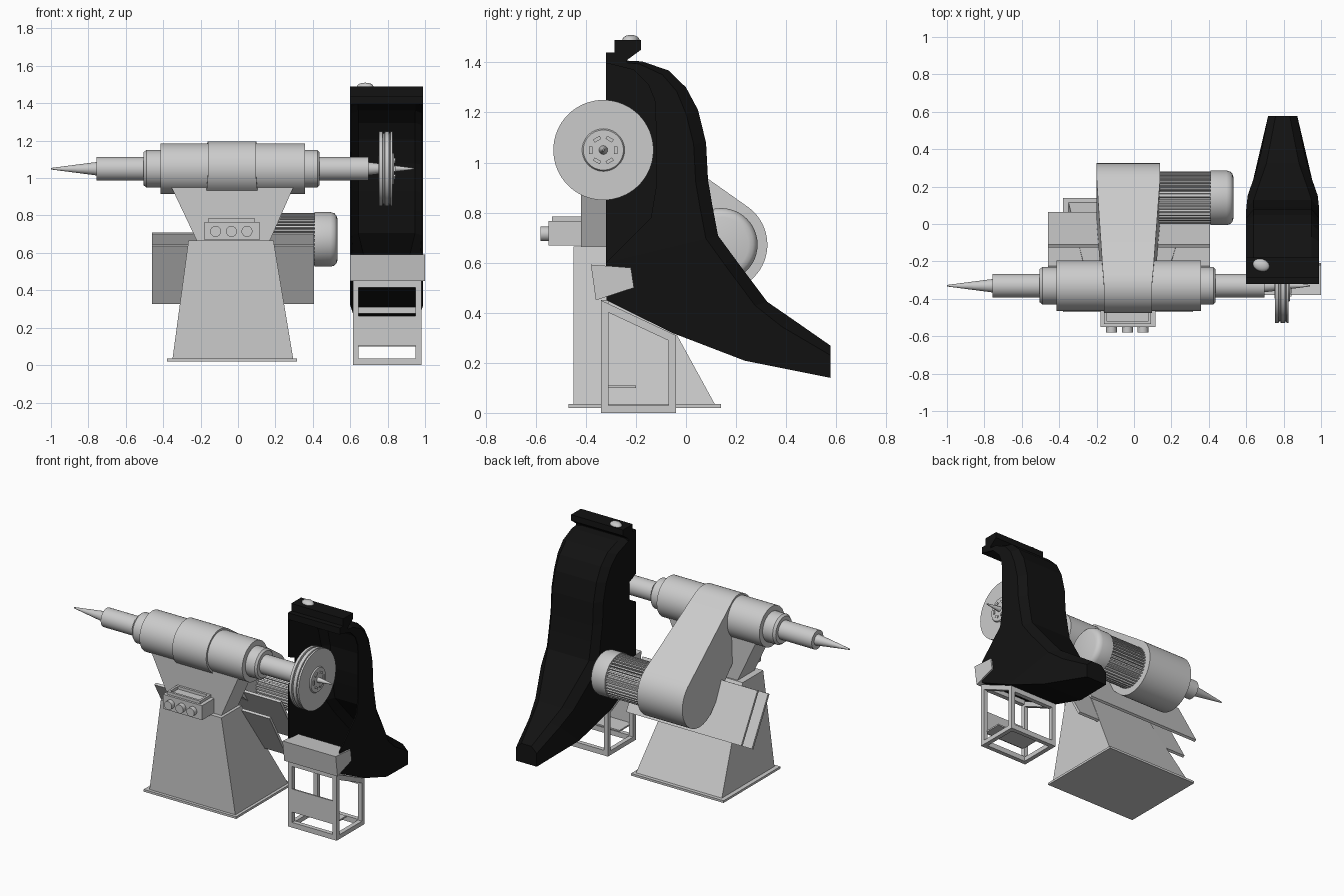
import bpy, bmesh, math

if "Cube" in bpy.data.objects:
    bpy.data.objects.remove(bpy.data.objects["Cube"])

BLACK = bpy.data.materials.new("black_paint")
BLACK.diffuse_color = (0.006, 0.006, 0.006, 1)
BLACK.use_nodes = True
BLACK.node_tree.nodes["Principled BSDF"].inputs["Base Color"].default_value = BLACK.diffuse_color


def mesh(name, verts, faces, mat=None, smooth=False):
    bm = bmesh.new()
    vs = [bm.verts.new(v) for v in verts]
    for f in faces:
        bm.faces.new([vs[i] for i in f])
    bmesh.ops.remove_doubles(bm, verts=bm.verts, dist=1e-5)
    bmesh.ops.recalc_face_normals(bm, faces=bm.faces)
    me = bpy.data.meshes.new(name)
    bm.to_mesh(me)
    bm.free()
    ob = bpy.data.objects.new(name, me)
    bpy.context.collection.objects.link(ob)
    if mat:
        me.materials.append(mat)
    if smooth:
        bpy.ops.object.select_all(action='DESELECT')
        ob.select_set(True)
        bpy.context.view_layer.objects.active = ob
        bpy.ops.object.shade_smooth_by_angle(angle=math.radians(35))
    return ob


def frustum(name, lo, hi, z0, z1):
    """Block between two rectangles (x0, x1, y0, y1) at z0 and z1."""
    v = []
    for (a, b, c, d), z in ((lo, z0), (hi, z1)):
        v += [(a, c, z), (b, c, z), (b, d, z), (a, d, z)]
    return mesh(name, v, [(0, 1, 2, 3), (4, 5, 6, 7)] +
                [(i, (i + 1) % 4, (i + 1) % 4 + 4, i + 4) for i in range(4)])


def box(name, x0, x1, y0, y1, z0, z1):
    return frustum(name, (x0, x1, y0, y1), (x0, x1, y0, y1), z0, z1)


def prism(name, prof, x0, x1, mat=None, smooth=False):
    """Side profile of (y, z) points pushed along x."""
    n = len(prof)
    v = [(x, y, z) for x in (x0, x1) for y, z in prof]
    f = [tuple(range(n)), tuple(range(n, 2 * n))]
    f += [(i, (i + 1) % n, (i + 1) % n + n, i + n) for i in range(n)]
    return mesh(name, v, f, mat, smooth)


def lathe(name, prof, y, z, seg=48):
    """(x, radius) profile turned about an x-parallel axis."""
    n = len(prof)
    v = [(x, y + r * math.cos(k * math.tau / seg), z + r * math.sin(k * math.tau / seg))
         for k in range(seg) for x, r in prof]
    f = [(k * n + i, k * n + i + 1, (k + 1) % seg * n + i + 1, (k + 1) % seg * n + i)
         for k in range(seg) for i in range(n - 1)]
    f += [tuple(k * n + e for k in range(seg)) for e in (0, n - 1)]
    return mesh(name, v, f, None, True)


# Pedestal
box("base_plate", -.38, .315, -.47, .14, .02, .035)
frustum("pedestal", (-.35, .295, -.45, .115), (-.265, .19, -.45, -.23), .035, .665)
frustum("upper_column", (-.22, .17, -.42, -.24), (-.36, .30, -.42, -.24), .665, .96)

# Control box with tray rim and buttons
box("control_box", -.18, .115, -.55, -.42, .668, .766)
for x0, x1, y0, y1 in ((-.16, .09, -.535, -.52), (-.16, .09, -.435, -.42),
                       (-.16, -.145, -.52, -.435), (.075, .09, -.52, -.435)):
    box("control_tray_rim", x0, x1, y0, y1, .766, .785)
for x in (-.12, -.035, .048):
    bpy.ops.mesh.primitive_cylinder_add(vertices=24, radius=.029, depth=.035,
                                        location=(x, -.5635, .715), rotation=(math.pi / 2, 0, 0))
    bpy.context.object.name = "button"
    bpy.ops.object.shade_smooth_by_angle()

# Spindle housing, shafts and taper points
SY, SZ = -.33, 1.05
lathe("spindle_housing", [(-.505, .088), (-.49, .1), (-.415, .1), (-.415, .135),
                          (.357, .135), (.357, .1), (.425, .1), (.437, .088)], SY, SZ)
lathe("spindle_shaft", [(-.757, .063), (.698, .063)], SY, SZ, 32)
lathe("left_taper", [(-1, .004), (-.755, .036)], SY, SZ, 24)
lathe("right_taper", [(.69, .036), (.94, .004)], SY, SZ, 24)

# Grinding wheel with flange
lathe("wheel", [(.75, .05), (.755, .085), (.755, .2), (.773, .2), (.775, .19), (.783, .19),
                (.785, .2), (.808, .2), (.81, .19), (.813, .19), (.815, .2), (.827, .2),
                (.827, .085), (.835, .08), (.835, .03)], SY, SZ, 64)
for k in range(6):
    a = k * math.tau / 6
    bpy.ops.mesh.primitive_cube_add(size=1, rotation=(a, 0, 0), scale=(.01, .014, .03),
                                    location=(.836, SY + .05 * math.cos(a), SZ + .05 * math.sin(a)))
    bpy.context.object.name = "flange_bolt"

# Belt guard: hull of two circles, narrowing toward the spindle
MY, MZ = .14, .672
D = math.hypot(MY - SY, MZ - SZ)
dy, dz = (MY - SY) / D, (MZ - SZ) / D
ra, rb, N = .147, .185, 16
phi = math.acos((ra - rb) / D)
hull = [(D + rb * math.cos(t), rb * math.sin(t)) for t in (phi * i / N for i in range(N))]
hull += [(D + rb * math.cos(phi), rb * math.sin(phi))]
hull += [(ra * math.cos(t), ra * math.sin(t)) for t in
         (phi + (math.pi - phi) * i / N for i in range(N + 1))]
verts, faces = [], []
for t, s in hull:
    k = min(1, max(0, (t + .1) / .5))
    for x in (-.16 - .04 * k, .095 + .045 * k):
        for q in (s, -s):
            verts.append((x, SY + t * dy - q * dz, SZ + t * dz + q * dy))
for i in range(len(hull) - 1):
    a, b = 4 * i, 4 * i + 4
    quads = [[a, a + 1, b + 1, b], [a + 2, a + 3, b + 3, b + 2],
             [a, a + 2, b + 2, b], [a + 1, a + 3, b + 3, b + 1]]
    if i == 0:
        quads[0], quads[1] = [a, b + 1, b], [a + 2, b + 3, b + 2]
    if i == len(hull) - 2:
        quads[0], quads[1] = [a, a + 1, b], [a + 2, a + 3, b + 2]
    faces += quads
mesh("belt_guard", verts, faces, None, True)

# Motor: finned body and rounded end cap
fins = []
for k in range(40):
    for off, r in ((0, .122), (.45, .122), (.5, .14), (.95, .14)):
        a = (k + off) * math.tau / 40
        fins.append((MY + r * math.cos(a), MZ + r * math.sin(a)))
prism("motor_fins", fins, .13, .42)
lathe("motor_cap", [(.41, .146), (.495, .146), (.515, .14), (.526, .128), (.532, .11)], MY, MZ)

# Two sloped motor mounting plates
for oy, oz in ((0, 0), (.115, .065)):
    prism("motor_plate", [(-.05 + oy, .335 + oz), (-.225 + oy, .645 + oz),
                          (-.24 + oy, .637 + oz), (-.065 + oy, .327 + oz)], -.46, .405)

# Dust hood: lofted U section, stations of (back, left front edge, right front edge)
stations = [((-.30, 1.41), (-.32, 1.405), (-.31, 1.395)),
            ((-.176, 1.404), (-.32, 1.34), (-.21, 1.37)),
            ((-.07, 1.368), (-.32, 1.27), (-.15, 1.31)),
            ((0, 1.30), (-.32, 1.20), (-.125, 1.25)),
            ((.048, 1.21), (-.32, 1.14), (-.12, 1.15)),
            ((.08, 1.08), (-.25, 1.11), (-.12, 1.05)),
            ((.088, .93), (-.25, .99), (-.12, .90)),
            ((.105, .83), (-.32, .95), (-.14, .78)),
            ((.128, .708), (-.32, .60), (-.32, .60)),
            ((.20, .61), (-.318, .45), (-.318, .45)),
            ((.324, .444), (-.056, .32), (-.056, .32)),
            ((.42, .378), (.236, .208), (.236, .208)),
            ((.578, .268), (.578, .14), (.578, .14))]


def half_width(y):
    if y < .13:
        return .195
    return .195 - .35 * (y - .13) if y < .33 else .125 - .19 * (y - .33)


verts, faces = [], []
for B, FL, FR in stations:
    for sgn, F, seq in ((-1, FL, 1), (1, FR, -1)):
        d = min(.3, .05 / math.dist(B, F))
        S = tuple(b + (f - b) * d for b, f in zip(B, F))
        side = [(.795 + sgn * half_width(F[0]), *F), (.795 + sgn * half_width(S[0]), *S),
                (.795 + sgn * (half_width(B[0]) - .04), *B)]
        verts += side[::seq]
for i in range(len(stations) - 1):
    a, b = 6 * i, 6 * i + 6
    faces += [(a + j, a + j + 1, b + j + 1, b + j) for j in range(5)]
    if i >= 9:
        faces.append((a + 5, a, b, b + 5))
faces += [tuple(range(b, b + 6))]
hood = mesh("dust_hood", verts, faces, BLACK)
sol = hood.modifiers.new("sheet", 'SOLIDIFY')
sol.thickness = .008

# Hood top lip and knob
prism("hood_lip", [(-.32, 1.395), (-.32, 1.44), (-.285, 1.44), (-.285, 1.49), (-.18, 1.49),
                   (-.18, 1.45), (-.235, 1.41), (-.235, 1.395)], .6, .99, BLACK)
bpy.ops.mesh.primitive_uv_sphere_add(segments=20, ring_count=10, radius=1, location=(.68, -.22, 1.49),
                                     scale=(.045, .033, .02), rotation=(0, 0, -.3))
bpy.context.object.name = "hood_knob"
bpy.ops.object.shade_smooth_by_angle()

# Tilted tray at the mouth of the hood
prism("hood_tray", [(-.38, .592), (-.22, .58), (-.208, .50), (-.36, .45)], .6, 1.0)

# Stand frame under the hood
for x0, x1 in ((.615, .645), (.95, .98)):
    box("stand_front_leg", x0, x1, -.34, -.31, 0, .43)
    box("stand_back_leg", x0, x1, -.07, -.04, 0, .31)
    box("stand_foot_rail", x0, x1, -.34, -.04, 0, .03)
    prism("stand_top_rail", [(-.34, .45), (-.04, .31), (-.04, .275), (-.34, .415)], x0, x1)
for y0, y1, z0, z1 in ((-.34, -.31, 0, .035), (-.07, -.04, 0, .035), (-.34, -.31, .415, .45),
                       (-.07, -.04, .275, .31), (-.34, -.33, .105, .262)):
    box("stand_cross_rail", .64, .955, y0, y1, z0, z1)
box("stand_shelf", .64, .955, -.33, -.2, .1, .11)
